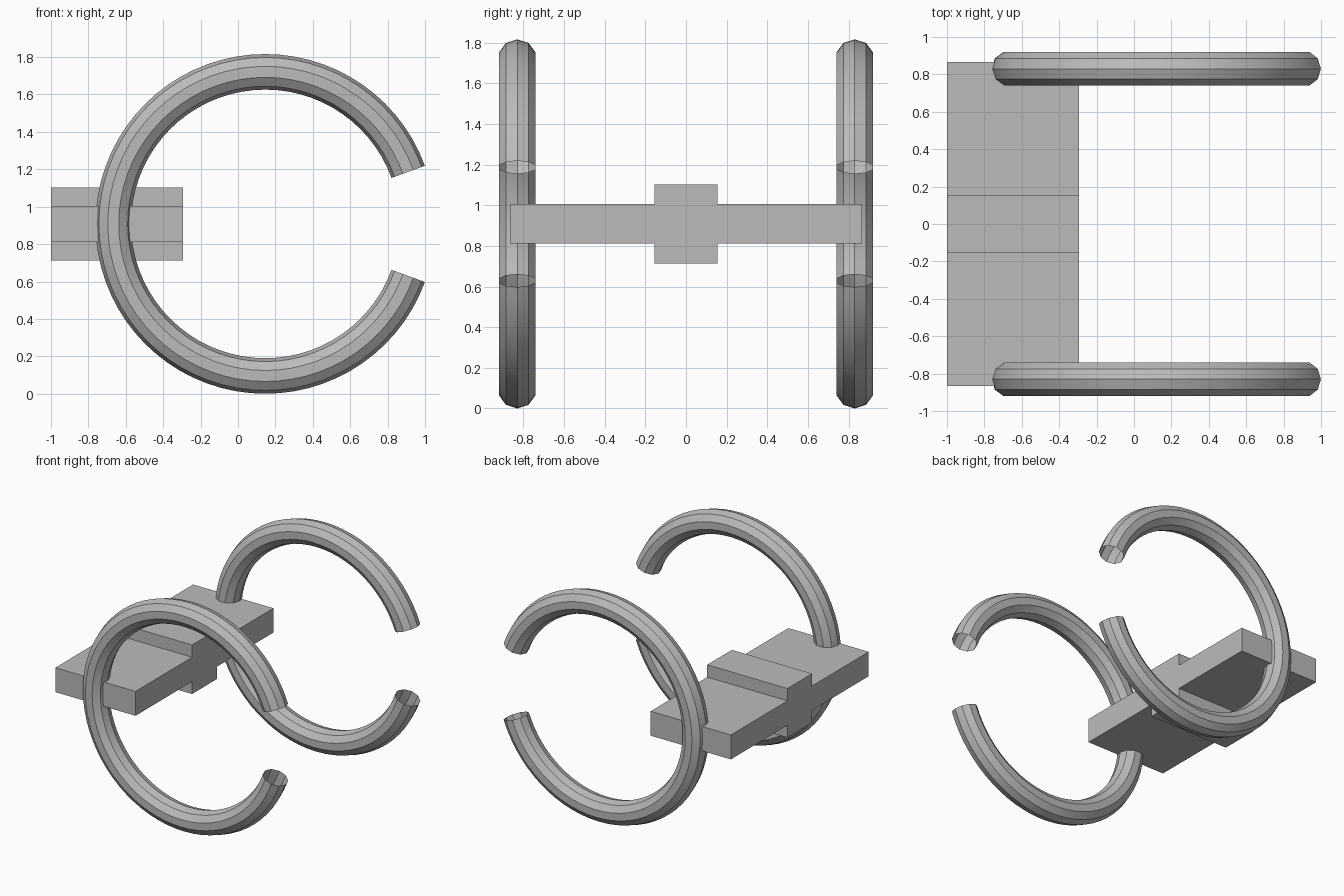
import bpy
import bmesh
import math
from mathutils import Vector

cube = bpy.data.objects.get("Cube")
if cube:
    bpy.data.objects.remove(cube, do_unlink=True)

CENTRE_X, CENTRE_Z = 0.146, 0.908
MAJOR, MINOR, SIDES = 0.813, 0.095, 10
GAP = math.radians(20)

grey = bpy.data.materials.new("plain grey")
grey.use_nodes = True
grey.diffuse_color = (0.5, 0.5, 0.5, 1)
grey.node_tree.nodes["Principled BSDF"].inputs["Base Color"].default_value = grey.diffuse_color


def finish(name, bm):
    mesh = bpy.data.meshes.new(name)
    bm.to_mesh(mesh)
    bm.free()
    mesh.materials.append(grey)
    obj = bpy.data.objects.new(name, mesh)
    bpy.context.collection.objects.link(obj)
    return obj


# Open-ended ten-sided tube swept around a ring with a gap on the +x side
def hoop(name, y):
    bm = bmesh.new()
    centre = Vector((CENTRE_X, y, CENTRE_Z))
    out = Vector((math.cos(GAP), 0, math.sin(GAP)))
    side = Vector((0, 1, 0))
    verts = []
    for i in range(SIDES):
        a = math.tau * i / SIDES
        verts.append(bm.verts.new(centre + out * (MAJOR + MINOR * math.cos(a))
                                  + side * MINOR * math.sin(a)))
    edges = [bm.edges.new((verts[i - 1], verts[i])) for i in range(SIDES)]
    bmesh.ops.spin(bm, geom=verts + edges, cent=centre, axis=(0, -1, 0),
                   angle=math.tau - 2 * GAP, steps=64)
    # Make the tube walls face away from the tube's centre line
    bm.normal_update()
    face = next(iter(bm.faces))
    mid = face.calc_center_median()
    radial = Vector((mid.x - CENTRE_X, 0, mid.z - CENTRE_Z)).normalized()
    if face.normal.dot(mid - centre - radial * MAJOR) < 0:
        bmesh.ops.reverse_faces(bm, faces=bm.faces[:])
    obj = finish(name, bm)
    bpy.ops.object.select_all(action="DESELECT")
    obj.select_set(True)
    bpy.context.view_layer.objects.active = obj
    bpy.ops.object.shade_smooth_by_angle(angle=math.radians(30))


for label, y in (("front_hoop", -0.83), ("back_hoop", 0.83)):
    hoop(label, y)

# Crossbar with a thicker middle, extruded along x from a stepped profile
bm = bmesh.new()
quarter = [(0.865, 0.097), (0.155, 0.097), (0.155, 0.195)]
top = quarter + [(-y, z) for y, z in reversed(quarter)]
outline = top + [(-y, -z) for y, z in top]
profile = bm.faces.new([bm.verts.new((-1.0, y, CENTRE_Z + z)) for y, z in outline])
result = bmesh.ops.extrude_face_region(bm, geom=[profile], use_keep_orig=True)
moved = [v for v in result["geom"] if isinstance(v, bmesh.types.BMVert)]
bmesh.ops.translate(bm, verts=moved, vec=(0.705, 0, 0))
bmesh.ops.recalc_face_normals(bm, faces=bm.faces[:])
finish("crossbar", bm)
